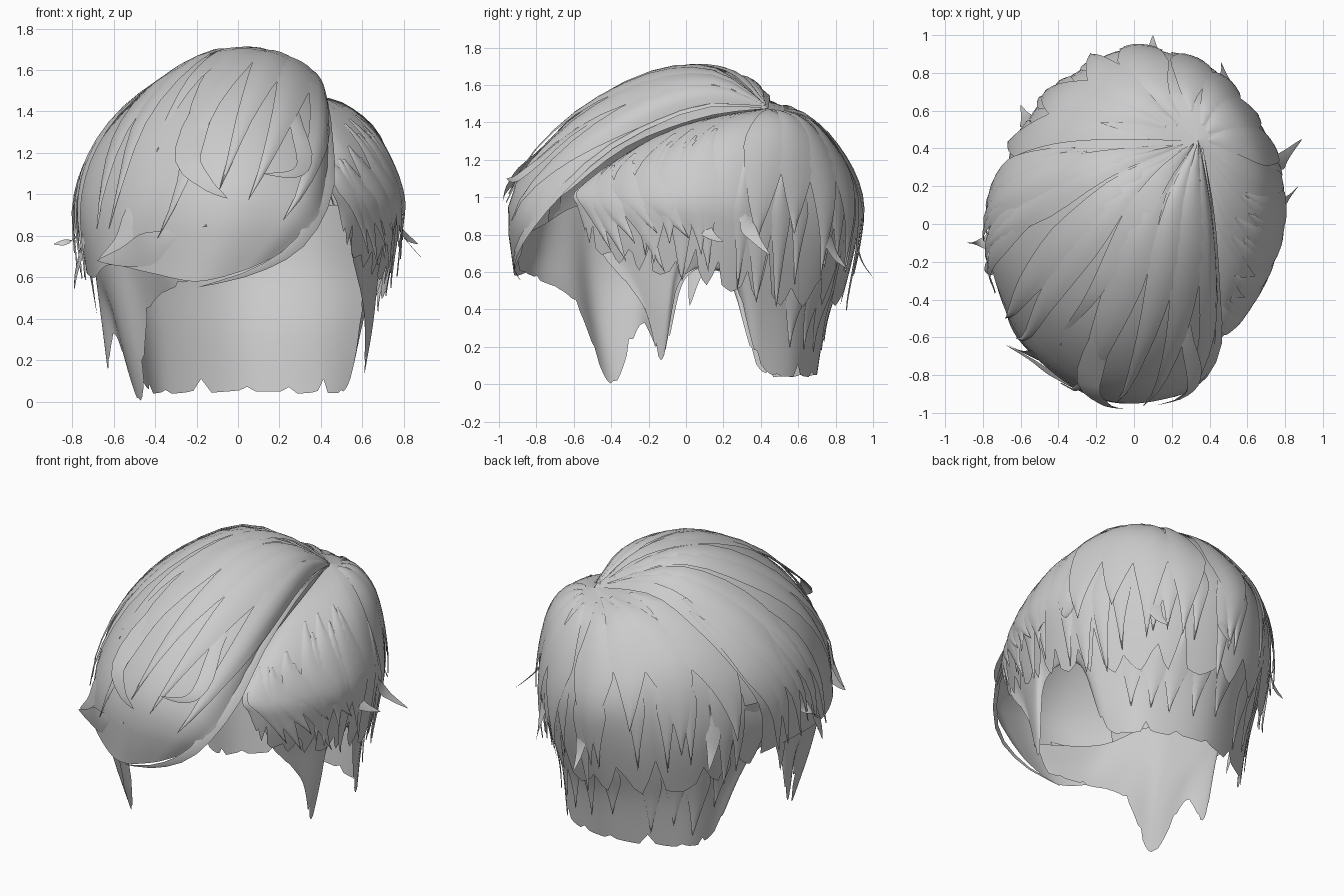
import bpy, math, random
from mathutils import Vector

random.seed(7)
hair = bpy.data.materials.new("hair grey")
hair.diffuse_color = (0.6, 0.6, 0.6, 1)
CENTRE = Vector((0, 0, 0.85))
CROWN = (.34, .44, 1.475)


def spline(pts, t):
    """Catmull-Rom through pts, t in 0..1."""
    n = len(pts) - 1
    s = max(0.0, min(t, 1.0)) * n
    i = min(int(s), n - 1)
    f = s - i
    a, b = pts[max(i - 1, 0)], pts[i]
    c, d = pts[i + 1], pts[min(i + 2, n)]
    return 0.5 * (2 * b + (c - a) * f + (2 * a - 5 * b + 4 * c - d) * f * f
                  + (3 * b - a - 3 * c + d) * f ** 3)


class Surface:
    """Smooth sheet lofted through rails that run from root to hem."""
    def __init__(self, rails, root=None):
        self.rails = [[Vector(p) for p in ([root] if root else []) + r] for r in rails]

    def at(self, u, v, lift=0.0):
        p = spline([spline(r, v) for r in self.rails], u)
        return p + (p - CENTRE).normalized() * lift


def build(name, verts, faces):
    mesh = bpy.data.meshes.new(name)
    mesh.from_pydata(verts, [], faces)
    mesh.materials.append(hair)
    ob = bpy.data.objects.new(name, mesh)
    bpy.context.collection.objects.link(ob)
    bpy.context.view_layer.objects.active = ob
    ob.select_set(True)
    bpy.ops.object.shade_smooth_by_angle(angle=math.radians(50))
    ob.select_set(False)


def grid(rows, cols):
    return [(r * cols + c, r * cols + c + 1, (r + 1) * cols + c + 1, (r + 1) * cols + c)
            for r in range(rows - 1) for c in range(cols - 1)]


def sheet(name, surf, teeth, depth, saw, rows=18):
    """Full sheet with a toothed hem; the crown end starts just off the root."""
    cols = teeth * 5 + 1
    ends = [1 - depth * saw[c % 5] * (0.6 + 0.4 * math.sin(c // 5 * 2.3)) for c in range(cols)]
    verts = [surf.at(c / (cols - 1), max(0.004, ends[c] * r / (rows - 1)))
             for r in range(rows) for c in range(cols)]
    build(name, verts, grid(rows, cols))


def taper(t):
    return min(1, 0.08 + 1.9 * t) * min(1, (1 - t) * 1.7)


def locks(name, surf, count, u_range, v_range, drift, width, lift, flare, n=14):
    """Row of pointed locks that follow a sheet, tips flaring slightly."""
    verts, faces = [], []
    for i in range(count):
        u0 = u_range[0] + (u_range[1] - u_range[0]) * (i + random.uniform(0.2, 0.8)) / count
        v0 = v_range[0] + random.uniform(-0.04, 0.04)
        v1 = min(1, v_range[1] + random.uniform(-0.14, 0.06))
        tip = flare * random.uniform(0.2, 1.2)
        half = width * random.uniform(0.75, 1.2)
        base = len(verts)
        for k in range(n):
            t = k / (n - 1)
            u, v = u0 + drift * t ** 1.5, v0 + (v1 - v0) * t
            span = (surf.at(u + 0.02, v) - surf.at(u - 0.02, v)).length / 0.04
            du = half * taper(t) / max(span, 0.3)
            rise = 0.003 + lift * min(1, 2.5 * t) + tip * t ** 4
            for s in (-1, -0.5, 0, 0.5, 1):
                verts.append(surf.at(max(0, min(1, u + du * s)), v, rise + 0.006 * (1 - s * s)))
        faces += [tuple(base + k for k in f) for f in grid(n, 5)]
    build(name, verts, faces)


def flick(name, pts, width, bulge=0.012, n=16):
    """Free pointed strand: three points across, ridge raised in the middle."""
    pts = [Vector(p) for p in pts]
    verts = []
    for i in range(n):
        t = i / (n - 1)
        p = spline(pts, t)
        along = spline(pts, t + 0.02) - spline(pts, t - 0.02)
        out = (p - CENTRE).normalized()
        side = along.cross(out).normalized() * width * taper(t)
        verts += [p - side, p + out * bulge * (1 - t), p + side]
    build(name, verts, grid(n, 3))


# Fringe: swept from the crown over the forehead to the left side
fringe = Surface([
    [(.41, .1, 1.43), (.43, -.3, 1.28), (.44, -.62, 1.04), (.36, -.83, .86), (.18, -.88, .7)],
    [(.37, .15, 1.57), (.4, -.2, 1.48), (.38, -.6, 1.25), (.27, -.89, .94), (.02, -.91, .63)],
    [(.25, .15, 1.65), (.2, -.25, 1.6), (.12, -.66, 1.36), (0, -.94, 1.0), (-.2, -.91, .58)],
    [(.12, .15, 1.68), (0, -.2, 1.65), (-.15, -.61, 1.4), (-.25, -.88, 1.0), (-.42, -.79, .62)],
    [(0, .2, 1.68), (-.23, -.1, 1.62), (-.43, -.43, 1.36), (-.53, -.65, 1.0), (-.62, -.6, .66)],
    [(-.1, .28, 1.65), (-.43, .05, 1.5), (-.65, -.15, 1.25), (-.73, -.3, .95), (-.69, -.4, .6)],
    [(-.1, .36, 1.61), (-.45, .25, 1.46), (-.68, .14, 1.22), (-.77, .02, .95), (-.73, -.05, .62)],
    [(-.08, .45, 1.54), (-.4, .43, 1.38), (-.63, .36, 1.14), (-.72, .27, .9), (-.68, .22, .6)]], CROWN)
# Outer layer: back of the head, then round the right side to the temple
back_rails = [
    [(-.08, .38, 1.52), (-.4, .35, 1.36), (-.62, .29, 1.12), (-.7, .22, .85), (-.65, .2, .55)],
    [(0, .57, 1.47), (-.29, .62, 1.31), (-.44, .65, 1.1), (-.49, .65, .8), (-.46, .59, .45)],
    [(.12, .67, 1.41), (0, .83, 1.22), (-.05, .92, 1.0), (-.06, .9, .75), (-.06, .82, .42)],
    [(.33, .63, 1.42), (.36, .75, 1.25), (.38, .82, 1.0), (.37, .81, .75), (.34, .73, .42)],
    [(.47, .51, 1.43), (.58, .54, 1.28), (.65, .53, 1.0), (.64, .52, .75), (.57, .5, .42)],
    [(.52, .34, 1.43), (.68, .28, 1.28), (.78, .25, 1.0), (.76, .24, .78), (.7, .22, .5)]]
right_rails = [
    back_rails[-1],
    [(.5, .2, 1.42), (.67, .05, 1.26), (.78, 0, 1.0), (.75, -.02, .8), (.7, -.05, .57)],
    [(.45, .05, 1.4), (.61, -.17, 1.22), (.7, -.24, 1.0), (.68, -.27, .82), (.63, -.29, .62)],
    [(.41, -.05, 1.37), (.51, -.34, 1.2), (.57, -.46, 1.0), (.56, -.49, .87), (.54, -.49, .72)],
    [(.39, -.2, 1.29), (.42, -.48, 1.12), (.45, -.6, 1.02), (.48, -.58, .95), (.5, -.55, .85)]]
back = Surface(back_rails, CROWN)
right = Surface(right_rails, CROWN)
outer = Surface(back_rails + right_rails[1:], CROWN)
# Under layer: left sideburn, ear arches, nape and right sideburn
under_left = [
    [(0, -.91, .78), (-.04, -.9, .73), (-.07, -.9, .67), (-.1, -.89, .61)],
    [(-.38, -.77, .85), (-.36, -.78, .75), (-.33, -.79, .65), (-.29, -.79, .56)],
    [(-.56, -.6, .95), (-.53, -.6, .75), (-.48, -.6, .58), (-.43, -.59, .43)],
    [(-.66, -.45, .95), (-.62, -.48, .65), (-.56, -.46, .35), (-.47, -.4, 0)],
    [(-.72, -.22, .95), (-.68, -.27, .65), (-.62, -.25, .45), (-.59, -.24, .32)],
    [(-.74, -.07, .95), (-.7, -.1, .7), (-.66, -.11, .4), (-.63, -.12, .16)],
    [(-.74, 0, .95), (-.7, 0, .75), (-.66, 0, .62), (-.64, 0, .57)],
    [(-.72, .15, .95), (-.69, .18, .75), (-.64, .22, .6), (-.6, .22, .57)],
    [(-.65, .35, .95), (-.61, .33, .7), (-.53, .34, .4), (-.46, .38, .1)],
    [(-.44, .63, .95), (-.42, .61, .65), (-.37, .57, .35), (-.33, .55, .04)]]
under_right = [
    [(0, .88, .95), (0, .84, .65), (.03, .75, .35), (.05, .7, .05)],
    [(.39, .78, .95), (.4, .74, .65), (.4, .64, .35), (.4, .6, .04)],
    [(.64, .44, .95), (.63, .42, .65), (.59, .4, .4), (.54, .4, .1)],
    [(.74, .2, .95), (.7, .22, .75), (.65, .24, .6), (.61, .24, .57)],
    [(.74, .02, .95), (.7, 0, .75), (.66, -.02, .62), (.65, -.02, .57)],
    [(.7, -.12, .95), (.67, -.12, .65), (.65, -.12, .38), (.61, -.13, .13)],
    [(.62, -.33, .95), (.6, -.32, .75), (.59, -.3, .6), (.61, -.23, .42)],
    [(.5, -.53, .95), (.52, -.5, .85), (.54, -.48, .78), (.55, -.46, .7)]]
under = Surface(under_left + under_right)

sheet("fringe", fringe, 10, 0.0, (0,) * 5)
sheet("outer_layer", outer, 19, 0.17, (1, .5, 0, .25, .6), 20)
sheet("under_layer", under, 32, 0.1, (0, .05, .12, .25, 1))

# Overlapping locks: long sweeps from the crown, then shorter rows below
locks("crown_locks", fringe, 8, (.08, .9), (.06, .85), .03, .12, .012, 0)
locks("left_locks", fringe, 6, (.74, .97), (.3, .98), -.02, .09, .008, .03)
locks("back_long_locks", back, 8, (.05, .95), (.12, .85), .02, .16, .012, .03)
locks("back_lower_locks", back, 14, (.03, .97), (.45, 1), .01, .08, .004, .03)
locks("right_swept_locks", right, 6, (.5, .95), (.4, .9), -.3, .1, .01, .03)
locks("right_side_locks", right, 6, (.15, .55), (.3, .98), -.08, .1, .006, .03)
locks("nape_locks", under, 9, (.48, .68), (.3, .85), 0, .07, .004, .01)

# Single strands that break the outline
flick("parting_strand", [(.36, .4, 1.48), (.41, .05, 1.48), (.43, -.4, 1.28), (.42, -.7, 1.01),
                         (.3, -.88, .77), (.08, -.92, .63), (-.2, -.88, .55)], .05)
flick("top_strand", [(.31, .42, 1.5), (.15, .25, 1.67), (-.02, -.02, 1.7), (-.22, -.38, 1.55), (-.4, -.6, 1.25)], .08, .01)
flick("centre_curl", [(.22, .1, 1.66), (-.1, -.45, 1.51), (-.24, -.82, 1.2), (-.16, -.95, 1.06), (-.05, -.98, .98)], .08)
flick("right_curl", [(.3, .1, 1.63), (.27, -.5, 1.41), (.32, -.8, 1.18), (.27, -.91, 1.1), (.12, -.96, 1.1)], .05)
flick("front_flick", [(-.15, -.93, .85), (-.38, -.83, .76), (-.54, -.72, .7), (-.68, -.64, .68)], .09)
flick("front_upper_flick", [(-.38, -.63, 1.22), (-.48, -.7, .95), (-.56, -.69, .78), (-.67, -.64, .69)], .07)
flick("left_flick", [(-.75, -.02, 1.0), (-.76, -.08, .84), (-.8, -.1, .78), (-.89, -.1, .76)], .05)
flick("left_low_flick", [(-.73, -.2, .95), (-.75, -.22, .75), (-.78, -.24, .62), (-.79, -.25, .54)], .05)
flick("left_hanging_strand", [(-.72, .1, .9), (-.72, .08, .7), (-.7, .04, .55), (-.68, .02, .42)], .05)
flick("right_flick", [(.74, .3, 1.05), (.77, .32, .87), (.81, .37, .78), (.89, .45, .69)], .05)
flick("right_low_flick", [(.77, .02, 1.05), (.77, .08, .87), (.81, .13, .8), (.87, .2, .76)], .045)
flick("back_right_flick", [(.44, .75, 1.0), (.48, .75, .82), (.48, .79, .7), (.46, .86, .62)], .05)
flick("back_flick", [(.08, .92, .95), (.1, .91, .78), (.1, .94, .66), (.1, 1.0, .57)], .04)
flick("back_left_flick", [(-.54, .54, 1.0), (-.57, .54, .85), (-.58, .57, .72), (-.6, .63, .62)], .05)
